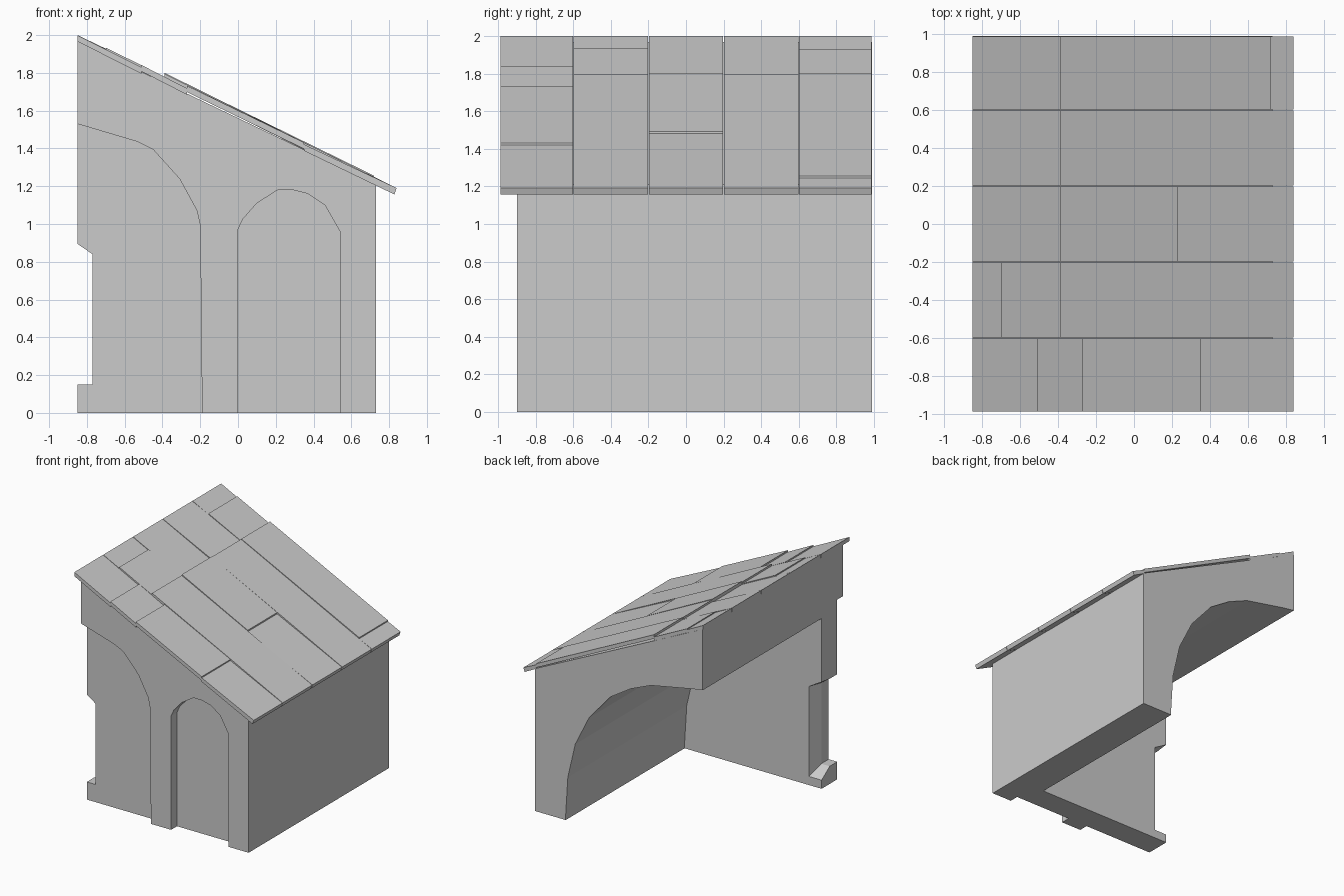
import bpy, bmesh

if "Cube" in bpy.data.objects:
    bpy.data.objects.remove(bpy.data.objects["Cube"])


def loft(name, sections):
    """Closed solid through matching XZ profiles: sections = [(y, [(x, z), ...]), ...]"""
    bm = bmesh.new()
    rings = [[bm.verts.new((x, y, z)) for x, z in prof] for y, prof in sections]
    n = len(rings[0])
    for a, b in zip(rings, rings[1:]):
        for i in range(n):
            j = (i + 1) % n
            bm.faces.new((a[i], a[j], b[j], b[i]))
    bm.faces.new(rings[0])
    bm.faces.new(rings[-1])
    bmesh.ops.recalc_face_normals(bm, faces=bm.faces[:])
    me = bpy.data.meshes.new(name)
    bm.to_mesh(me)
    bm.free()
    ob = bpy.data.objects.new(name, me)
    bpy.context.collection.objects.link(ob)
    return ob


def prism(name, prof, y0, y1):
    return loft(name, [(y0, prof), (y1, prof)])


def cut(target, cutter):
    cutter.hide_render = True
    mod = target.modifiers.new("cut", 'BOOLEAN')
    mod.operation = 'DIFFERENCE'
    mod.solver = 'EXACT'
    mod.object = cutter
    bpy.context.view_layer.objects.active = target
    bpy.ops.object.modifier_apply(modifier=mod.name)
    bpy.data.objects.remove(cutter)


def roof_z(x):
    return 2.0 - 0.479 * (x + 0.85)


# Solid wing under the sloping roof
walls = prism("walls", [(-0.85, 0), (0.73, 0), (0.73, roof_z(0.73) - 0.032),
                        (-0.85, roof_z(-0.85) - 0.032)], -0.9, 0.99)

# Half vault, open at the back and at the left
vault = [(-1.0, -0.1), (0.44, -0.1), (0.44, 0.05), (0.42, 0.37), (0.35, 0.67),
         (0.22, 0.93), (0.02, 1.16), (-0.17, 1.28), (-0.36, 1.36),
         (-0.75, 1.435), (-0.85, 1.45), (-1.0, 1.45)]
cut(walls, prism("vault_cutter", vault, -0.61, 1.2))

# Large half arch recess on the front
big_arch = [(-1.0, -0.1), (-0.19, -0.1), (-0.19, 0), (-0.20, 0.99), (-0.217, 1.07),
            (-0.31, 1.24), (-0.45, 1.395), (-0.53, 1.435), (-0.85, 1.53), (-1.0, 1.57)]
cut(walls, prism("big_arch_cutter", big_arch, -1.1, -0.82))

# Small blind arch recess on the front
small_arch = [(0, -0.1), (0.54, -0.1), (0.54, 0.96), (0.46, 1.10), (0.37, 1.16),
              (0.29, 1.18), (0.21, 1.18), (0.10, 1.11), (0.025, 1.025), (0, 0.97)]
cut(walls, prism("small_arch_cutter", small_arch, -1.1, -0.82))

# Half window with splayed inner reveal and sloping sill
outer = [(-1.0, 0.15), (-0.77, 0.15), (-0.77, 0.84), (-0.85, 0.895), (-1.0, 0.895)]
inner = [(-1.0, 0.07), (-0.73, 0.07), (-0.73, 0.84), (-0.85, 0.91), (-1.0, 0.91)]
cut(walls, loft("window_cutter", [(-1.0, outer), (-0.72, outer), (-0.605, inner)]))


# Roof boards: (x start, x end, lift at start, lift at end, thickness)
def board(name, y0, y1, x0, x1, l0, l1, t=0.034):
    za, zb = roof_z(x0) + l0, roof_z(x1) + l1
    e = 0.012 if x1 > 0.8 else 0
    prism(name, [(x0, za), (x1, zb), (x1 - e, zb - t), (x0, za - t)], y0, y1)


edges = [-0.99, -0.6, -0.2, 0.2, 0.6, 0.99]
rows = [
    [(-0.85, -0.51, 0, -0.008), (-0.51, -0.27, 0.004, -0.004),
     (-0.27, 0.35, 0.010, 0.006), (0.35, 0.84, -0.004, 0)],
    [(-0.85, -0.70, 0, -0.004), (-0.70, -0.39, 0.006, 0.0), (-0.39, 0.84, 0.016, 0)],
    [(-0.85, -0.39, 0, -0.006), (-0.39, 0.23, 0.022, 0.010), (0.23, 0.84, -0.002, 0)],
    [(-0.85, -0.39, 0, 0), (-0.39, 0.84, 0.018, 0)],
    [(-0.85, -0.70, 0, -0.004), (-0.70, -0.39, 0.004, 0),
     (-0.39, 0.72, 0.020, 0.008), (0.72, 0.84, -0.002, 0)],
]
for r, row in enumerate(rows):
    for k, b in enumerate(row):
        board(f"roof_board_{r}_{k}", edges[r] + 0.002, edges[r + 1] - 0.002, *b)
